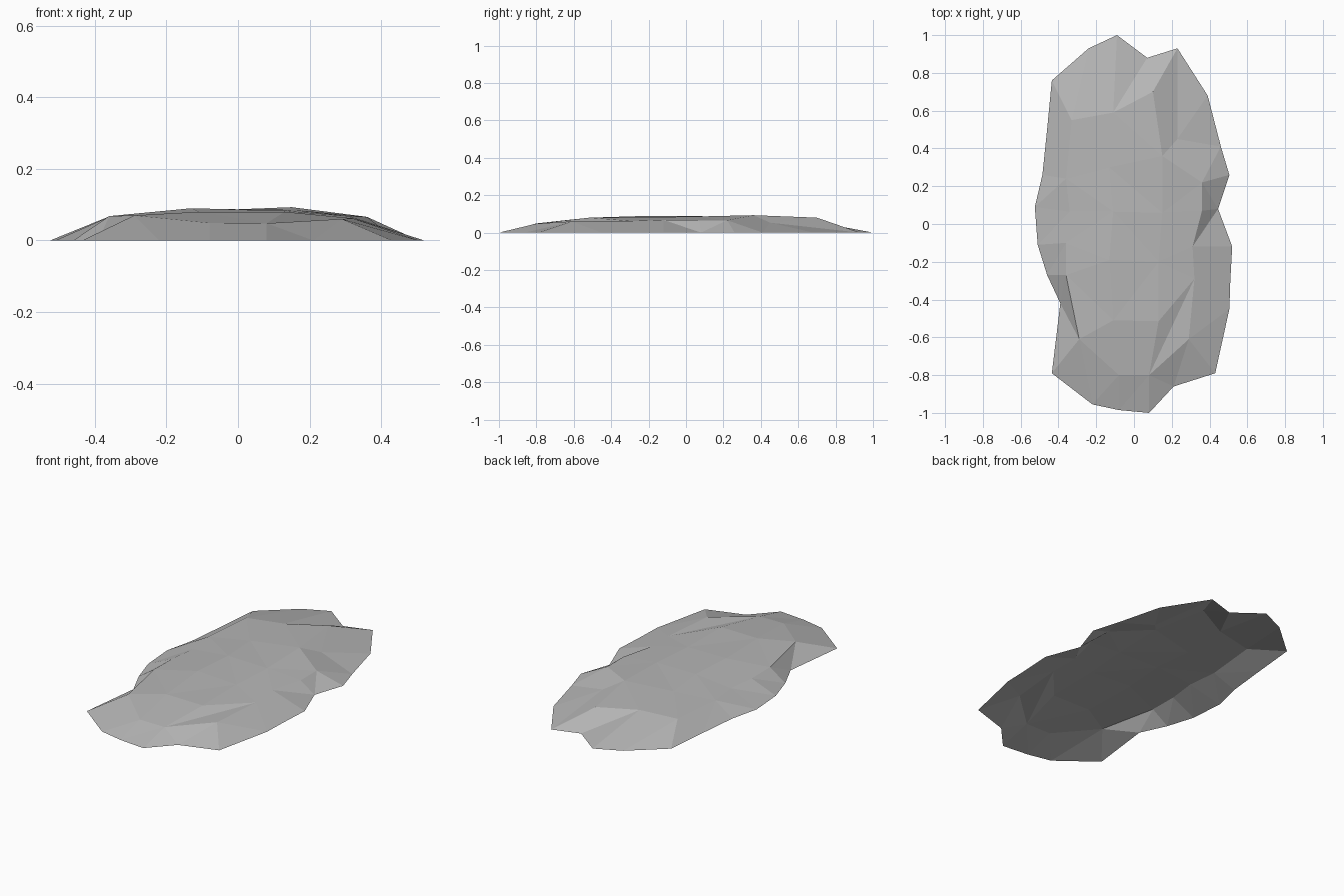
import bpy
import bmesh

# Remove the default cube
default = bpy.data.objects.get("Cube")
if default:
    bpy.data.objects.remove(default, do_unlink=True)

# Flat grey stone colour
stone = bpy.data.materials.new("stone_grey")
stone.use_nodes = True
stone_colour = (0.47, 0.47, 0.47, 1)
stone.diffuse_color = stone_colour
stone.node_tree.nodes["Principled BSDF"].inputs["Base Color"].default_value = stone_colour

# Ground outline of the slab: back and front ends run left to right in x,
# the two flanks run from back to front
back_rim = [(-.435, .76), (-.24, .93), (-.09, 1), (.07, .88), (.23, .93), (.39, .68)]
front_rim = [(-.435, -.79), (-.22, -.955), (-.08, -.985), (.08, -1), (.21, -.86), (.43, -.79)]
low_x_rim = [(-.46, .5), (-.485, .26), (-.525, .09), (-.51, -.11), (-.46, -.27), (-.39, -.42)]
high_x_rim = [(.46, .41), (.505, .26), (.445, .08), (.52, -.12), (.51, -.3), (.505, -.45)]

# Raised cross-sections of the worn top, from back to front
top_sections = [
    [(-.33, .55, .068), (-.11, .59, .077), (.1, .7, .08), (.23, .45, .053)],
    [(-.36, .24, .067), (-.13, .3, .082), (.15, .36, .093), (.36, .22, .066)],
    [(-.34, .065, .066), (-.11, .065, .088), (.15, .06, .086), (.36, .07, .066)],
    [(-.36, -.1, .066), (-.13, -.19, .09), (.13, -.2, .083), (.31, -.12, .068)],
    [(-.36, -.27, .068), (-.11, -.51, .08), (.13, -.515, .08), (.32, -.29, .062)],
    [(-.29, -.61, .07), (-.08, -.8, .049), (.08, -.8, .048), (.29, -.61, .06)],
]

# Cells whose crease follows the long diagonal
long_creases = {(5, 3)}


def on_ground(point):
    """Place a rim point on the ground plane."""
    return (point[0], point[1], 0)


def add_cell(bm, corners, use_long_crease):
    """Fold a four-sided cell into two flat facets along one diagonal."""
    a, b, c, d = corners
    first_is_short = (a.co - c.co).length <= (b.co - d.co).length
    if first_is_short != use_long_crease:
        facets = [(a, b, c), (a, c, d)]
    else:
        facets = [(a, b, d), (b, c, d)]
    for facet in facets:
        bm.faces.new(facet).smooth = False


def loft_sections(name, sections, material):
    """Join neighbouring cross-sections into one faceted open shell."""
    bm = bmesh.new()
    rows = [[bm.verts.new(point) for point in section] for section in sections]
    for r, (behind, ahead) in enumerate(zip(rows, rows[1:])):
        for c in range(len(behind) - 1):
            corners = (behind[c], ahead[c], ahead[c + 1], behind[c + 1])
            add_cell(bm, corners, (r, c) in long_creases)
    mesh = bpy.data.meshes.new(name)
    bm.to_mesh(mesh)
    bm.free()
    mesh.materials.append(material)
    obj = bpy.data.objects.new(name, mesh)
    bpy.context.collection.objects.link(obj)
    return obj


# Low faceted rock slab, open underneath
sections = [[on_ground(p) for p in back_rim]]
for low_edge, top, high_edge in zip(low_x_rim, top_sections, high_x_rim):
    sections.append([on_ground(low_edge), *top, on_ground(high_edge)])
sections.append([on_ground(p) for p in front_rim])
loft_sections("rock_slab", sections, stone)
